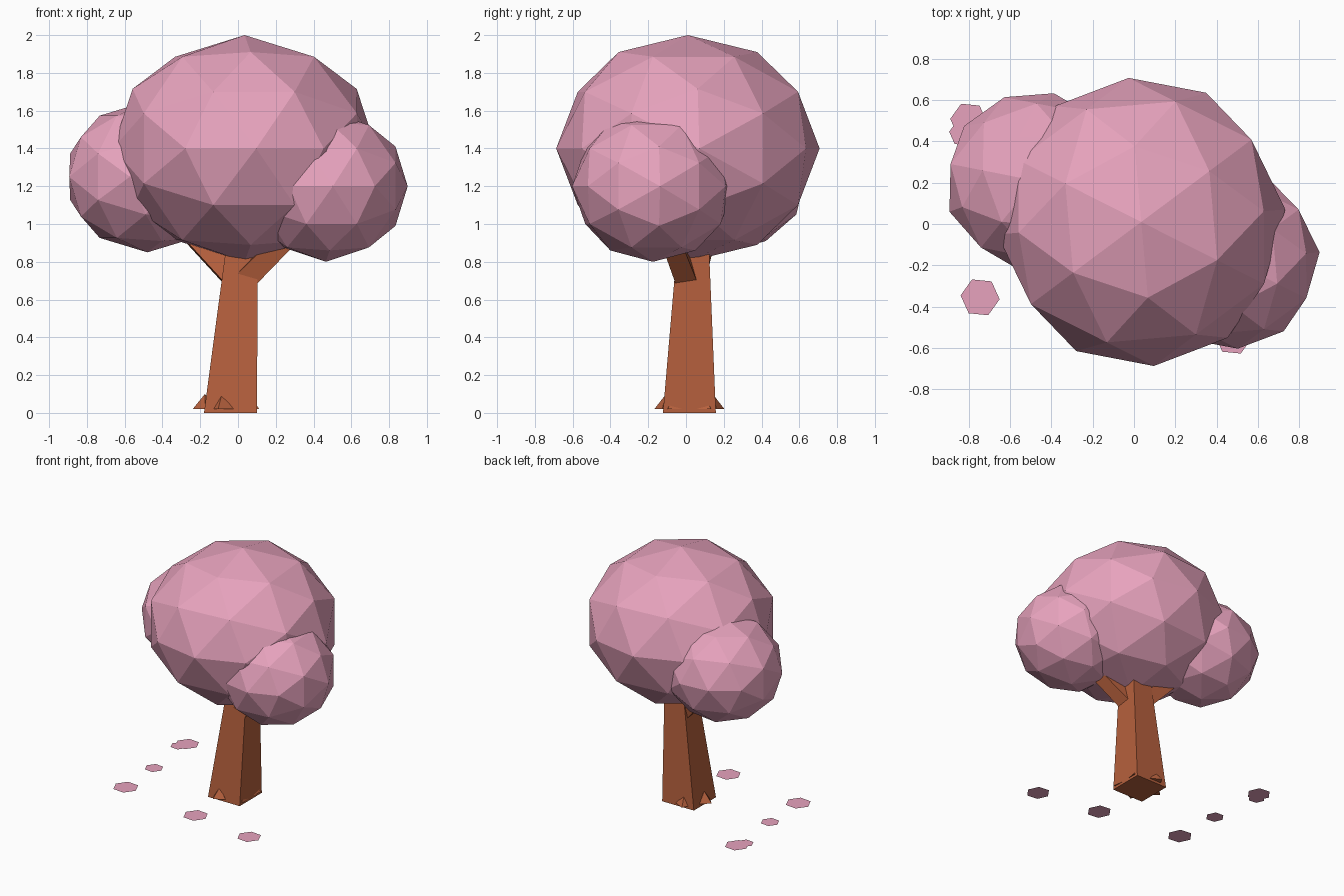
import bpy, bmesh, math
from mathutils import Vector, Matrix

if "Cube" in bpy.data.objects:
    bpy.data.objects.remove(bpy.data.objects["Cube"])

def material(name, rgb):
    m = bpy.data.materials.new(name)
    m.diffuse_color = (*rgb, 1)
    m.use_nodes = True
    m.node_tree.nodes["Principled BSDF"].inputs["Base Color"].default_value = m.diffuse_color
    return m

PINK = material("blossom_pink", (0.80, 0.365, 0.51))
BROWN = material("bark_brown", (0.47, 0.118, 0.047))

def finish(name, bm, mat):
    bmesh.ops.recalc_face_normals(bm, faces=bm.faces[:])
    mesh = bpy.data.meshes.new(name)
    bm.to_mesh(mesh)
    bm.free()
    mesh.materials.append(mat)
    bpy.context.collection.objects.link(bpy.data.objects.new(name, mesh))

def blob(name, centre, radii, turn):
    """Faceted foliage ball with an edge midpoint on every axis."""
    bm = bmesh.new()
    bmesh.ops.create_icosphere(bm, subdivisions=2, radius=1)
    align = Matrix.Rotation(math.pi / 2, 4, 'Z') @ Matrix.Rotation(-math.radians(31.717), 4, 'Y')
    place = (Matrix.Translation(centre) @ Matrix.Rotation(math.radians(turn), 4, 'Z')
             @ Matrix.Diagonal((*radii, 1)))
    bm.transform(place @ align)
    finish(name, bm, PINK)

def ring(bm, centre, r, n, start, axis=Vector((0, 0, 1))):
    q = Vector((0, 0, 1)).rotation_difference(axis)
    return [bm.verts.new(Vector(centre) + q @ Vector((r * math.cos(a), r * math.sin(a), 0)))
            for a in (start + 2 * math.pi * i / n for i in range(n))]

def limb(name, p0, p1, r0, r1, n, start=0.0, level=False):
    """Tapered prism between two points."""
    bm = bmesh.new()
    axis = Vector((0, 0, 1)) if level else (Vector(p1) - Vector(p0)).normalized()
    a, b = ring(bm, p0, r0, n, start, axis), ring(bm, p1, r1, n, start, axis)
    bm.faces.new(a)
    bm.faces.new(b)
    for i in range(n):
        j = (i + 1) % n
        bm.faces.new((a[i], a[j], b[j], b[i]))
    finish(name, bm, BROWN)

# Foliage
blob("main_canopy", (0.035, 0.01, 1.4), (0.7, 0.7, 0.6), 5)
blob("right_canopy", (0.465, -0.175, 1.2), (0.435, 0.43, 0.4), 5)
blob("left_canopy", (-0.48, 0.21, 1.25), (0.44, 0.43, 0.4), 20)

# Leaning square trunk and two branches
limb("trunk", (-0.04, 0.018, 0.0), (0.03, 0.04, 1.0), 0.198, 0.108, 4, math.pi / 4, True)
limb("left_branch", (0.0, 0.04, 0.69), (-0.34, 0.13, 1.05), 0.08, 0.07, 4, math.pi / 4)
limb("right_branch", (0.02, 0.01, 0.69), (0.36, -0.12, 1.03), 0.08, 0.07, 4, math.pi / 4)

# Root flares around the base
for i in range(5):
    a = math.radians(72 * i + 36)
    bm = bmesh.new()
    bmesh.ops.create_cone(bm, cap_ends=True, segments=4, radius1=0.065, radius2=0, depth=0.08,
                          matrix=Matrix.Translation((-0.045 + 0.13 * math.cos(a),
                                                     0.018 + 0.13 * math.sin(a), 0.06))
                          @ Matrix.Rotation(a, 4, 'Z'))
    finish(f"root_{i + 1}", bm, BROWN)

# Fallen petals: flat hexagons on the ground
petals = [(-0.745, -0.355, 0.095), (-0.765, 0.03, 0.07), (-0.05, -0.465, 0.093),
          (0.48, -0.545, 0.09), (-0.8, 0.5, 0.09), (-0.83, 0.44, 0.065)]
for i, (x, y, r) in enumerate(petals):
    bm = bmesh.new()
    bm.faces.new(ring(bm, (x, y, 0.015 + 0.001 * i), r, 6, -0.1))
    finish(f"petal_{i + 1}", bm, PINK)
